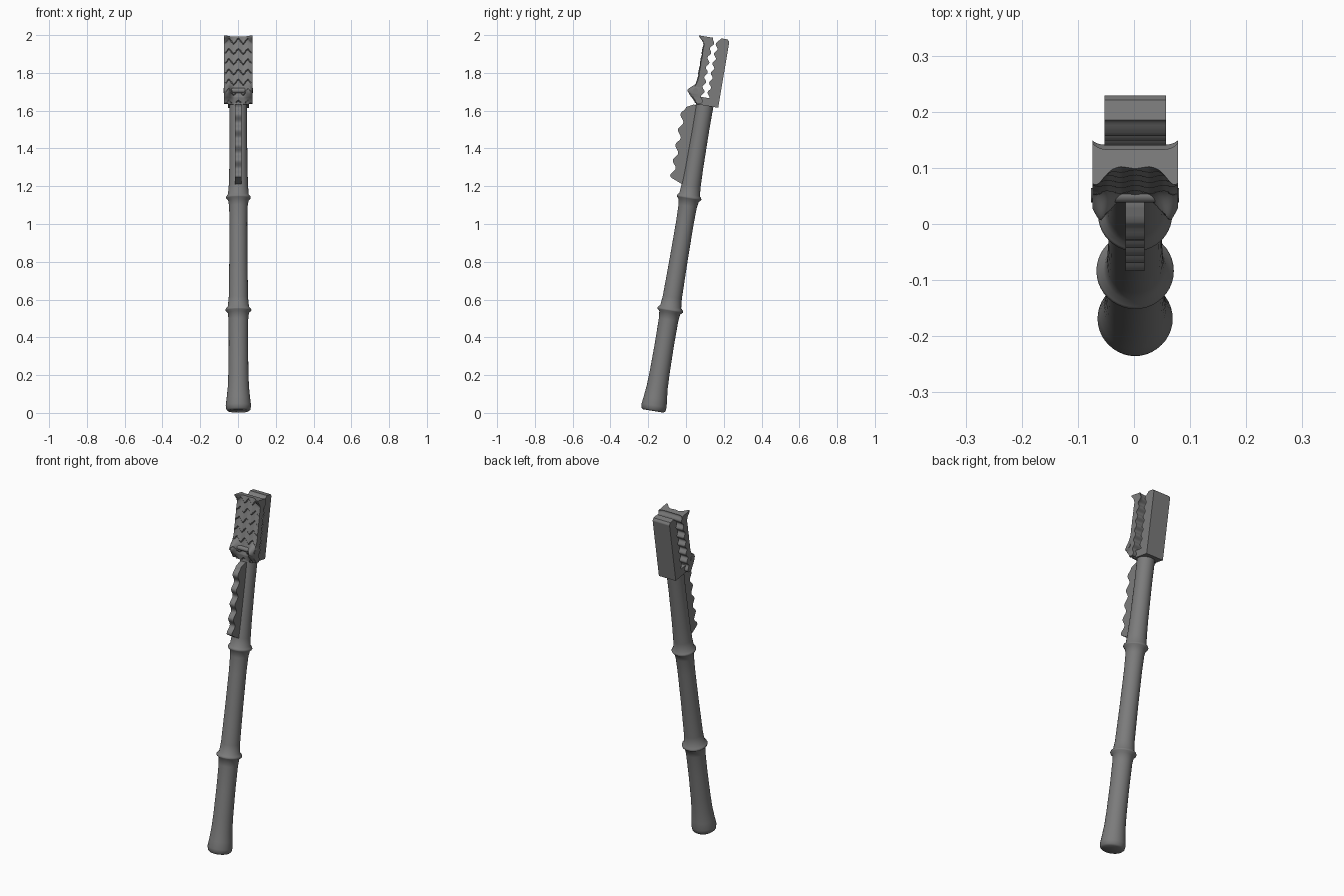
import bpy, bmesh
from math import sin, cos, pi, exp, radians
from mathutils import Matrix

cube = bpy.data.objects.get("Cube")
if cube:
    bpy.data.objects.remove(cube, do_unlink=True)

# One dark grey material
grey = bpy.data.materials.new("dark_grey")
grey.use_nodes = True
colour = (0.2, 0.2, 0.2, 1)
grey.diffuse_color = colour
grey.node_tree.nodes["Principled BSDF"].inputs["Base Color"].default_value = colour

# Parts are built upright, then leaned back together
LEAN = Matrix.Translation((0.002, -0.172, 0.02)) @ Matrix.Rotation(radians(-9.55), 4, "X")


def finish(name, bm, angle=40):
    bmesh.ops.recalc_face_normals(bm, faces=bm.faces[:])
    mesh = bpy.data.meshes.new(name)
    bm.to_mesh(mesh)
    bm.free()
    obj = bpy.data.objects.new(name, mesh)
    bpy.context.collection.objects.link(obj)
    mesh.materials.append(grey)
    obj.matrix_world = LEAN
    bpy.ops.object.select_all(action="DESELECT")
    obj.select_set(True)
    bpy.context.view_layer.objects.active = obj
    bpy.ops.object.shade_smooth_by_angle(angle=radians(angle))
    return obj


def slab(name, half, low, high, front, back, nx, nz, angle=40):
    """Closed slab whose front and back depths follow functions of x and z."""
    bm = bmesh.new()

    def sheet(depth):
        rows = []
        for j in range(nz + 1):
            z = low + (high - low) * j / nz
            xs = [half * (2 * i / nx - 1) for i in range(nx + 1)]
            rows.append([bm.verts.new((x, depth(x, z), z)) for x in xs])
        for a, b in zip(rows, rows[1:]):
            for i in range(nx):
                bm.faces.new((a[i], a[i + 1], b[i + 1], b[i]))
        return (rows[0] + [r[-1] for r in rows[1:]] + rows[-1][-2::-1]
                + [r[0] for r in rows[-2:0:-1]])

    f, b = sheet(front), sheet(back)
    for i in range(len(f)):
        bm.faces.new((f[i - 1], f[i], b[i], b[i - 1]))
    return finish(name, bm, angle)


# Handle: lathed profile with two raised knuckles
profile = [(0.055, -0.01), (0.064, -0.002), (0.067, 0.02), (0.062, 0.06),
           (0.056, 0.12), (0.053, 0.2), (0.051, 0.35), (0.052, 0.48),
           (0.056, 0.518), (0.068, 0.528), (0.069, 0.533), (0.066, 0.54),
           (0.056, 0.55), (0.051, 0.6), (0.048, 0.8), (0.047, 1.0),
           (0.049, 1.09), (0.054, 1.12), (0.064, 1.131), (0.066, 1.136),
           (0.063, 1.143), (0.055, 1.152), (0.051, 1.2), (0.048, 1.3),
           (0.046, 1.5), (0.047, 1.64)]
SIDES = 40
bm = bmesh.new()
rings = [[bm.verts.new((r * cos(2 * pi * k / SIDES), r * sin(2 * pi * k / SIDES), z))
          for k in range(SIDES)] for r, z in profile]
for a, b in zip(rings, rings[1:]):
    for k in range(SIDES):
        bm.faces.new((a[k - 1], a[k], b[k], b[k - 1]))
bm.faces.new(rings[0])
bm.faces.new(rings[-1])
finish("handle", bm, 50)


# Scalloped fin on the front of the handle
def fin_edge(x, z):
    wave = 0.107 + 0.011 * cos(2 * pi * (z - 1.235) / 0.082)
    return -min(wave, 0.046 + (z - 1.198) * 2.5, 0.059 + (1.625 - z) * 1.9)


slab("scalloped_fin", 0.017, 1.198, 1.625, fin_edge, lambda x, z: -0.025, 2, 72)


# Front jaw: scaled face, corner horns and a toothed inner side
def bump(x, z, cx, cz, sx, sz):
    return exp(-((abs(x) - cx) / sx) ** 2 - ((z - cz) / sz) ** 2)


def scaled_face(x, z):
    zigzag = abs((x / 0.05 + 0.5) % 1 - 0.5) * 2
    scale = 0.007 * (1 - (z / 0.055 + 0.55 * zigzag) % 1)
    top = 0.033 * bump(x, z, 0.072, 1.99, 0.02, 0.022)
    bottom = 0.042 * bump(x, z, 0.06, 1.693, 0.023, 0.034)
    fade = min(1, (0.08 - abs(x)) / 0.015)
    foot = 0.012 * max(0, 1 - (z - 1.635) / 0.03)
    return -(0.055 + scale * fade + top + bottom - foot)


def teeth(z):
    return 0.007 * cos(2 * pi * (z - 1.675) / 0.052)


def front_bite(x, z):
    flare = 0.012 * (abs(x) / 0.076) ** 8 * max(0, (z - 1.9) / 0.09)
    return -0.02 - teeth(z) + flare


slab("front_jaw", 0.076, 1.635, 1.991, scaled_face, front_bite, 48, 110, 50)


# Rear jaw: plain outer side, toothed inner side, softened tip
def rear_bite(x, z):
    return 0.011 + teeth(z) + 0.012 * max(0, (z - 1.98) / 0.015)


def rear_outer(x, z):
    return 0.073 - 0.01 * max(0, (z - 1.983) / 0.012)


slab("rear_jaw", 0.055, 1.63, 1.995, rear_bite, rear_outer, 2, 90)

# Bridge joining the jaws at the top of the handle
slab("jaw_bridge", 0.055, 1.63, 1.672,
     lambda x, z: -0.044, lambda x, z: 0.072, 1, 1)

# Hinge pin through the front jaw
bm = bmesh.new()
bmesh.ops.create_cone(bm, cap_ends=True, segments=20, radius1=0.013, radius2=0.013,
                      depth=0.157,
                      matrix=Matrix.Translation((0, -0.06, 1.7)) @ Matrix.Rotation(pi / 2, 4, "Y"))
finish("hinge_pin", bm)
